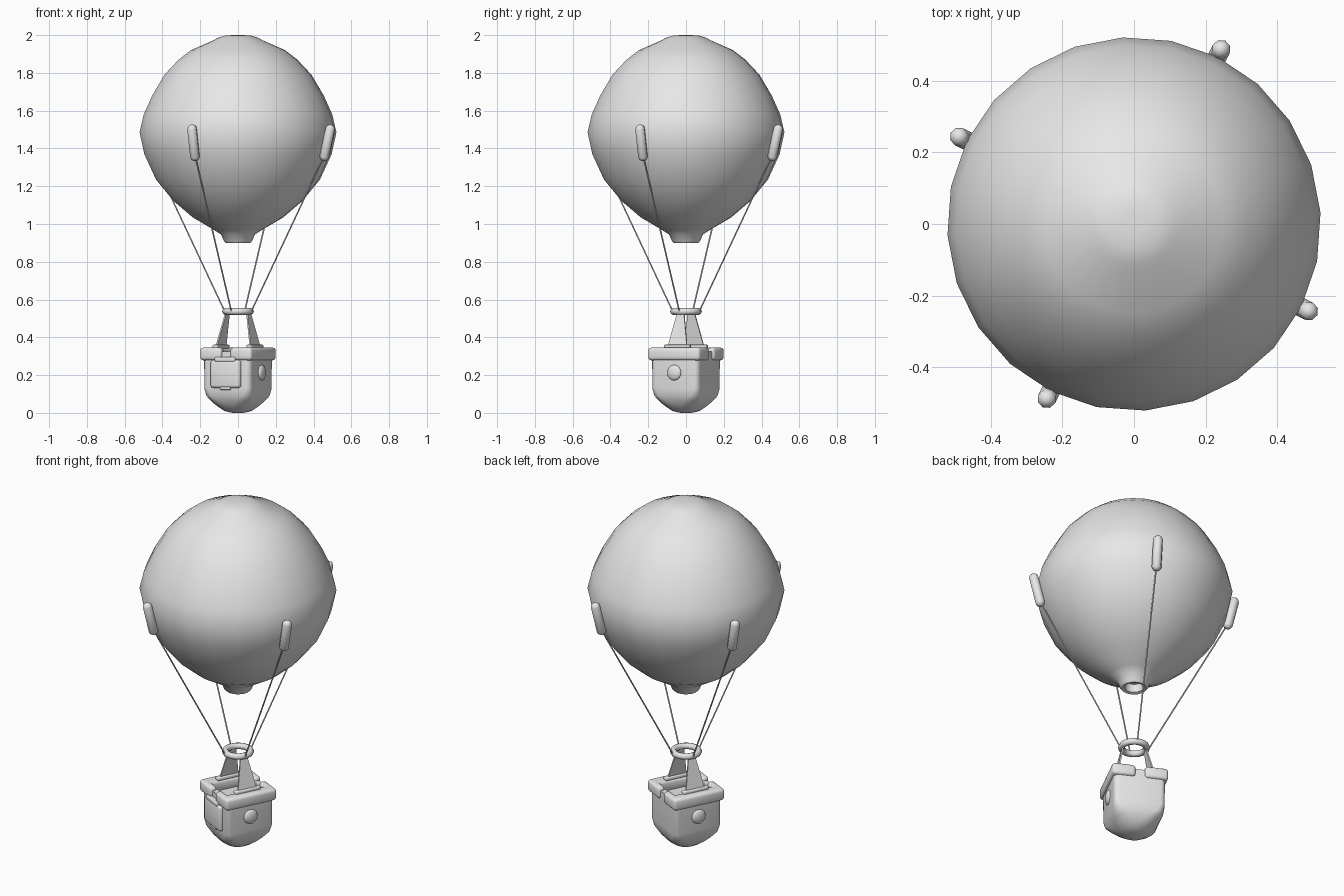
import bpy, bmesh, math
from mathutils import Matrix, Vector

if "Cube" in bpy.data.objects:
    bpy.data.objects.remove(bpy.data.objects["Cube"])

grey = bpy.data.materials.new("plain_grey")
grey.use_nodes = True
grey.diffuse_color = (0.8, 0.8, 0.8, 1)
grey.node_tree.nodes["Principled BSDF"].inputs["Base Color"].default_value = (0.8, 0.8, 0.8, 1)

# The whole balloon is turned about its vertical axis
TURN = Matrix.Rotation(math.radians(-26.5), 4, 'Z')


def finish(bm, name, angle=40):
    bm.transform(TURN)
    bmesh.ops.recalc_face_normals(bm, faces=bm.faces)
    mesh = bpy.data.meshes.new(name)
    bm.to_mesh(mesh)
    bm.free()
    mesh.materials.append(grey)
    for p in mesh.polygons:
        p.use_smooth = True
    mesh.set_sharp_from_angle(angle=math.radians(angle))
    obj = bpy.data.objects.new(name, mesh)
    bpy.context.collection.objects.link(obj)
    return obj


def loft(bm, rings):
    """Skin a stack of closed rings and cap both ends."""
    loops = [[bm.verts.new(p) for p in ring] for ring in rings]
    n = len(loops[0])
    for a, b in zip(loops, loops[1:]):
        for i in range(n):
            j = (i + 1) % n
            bm.faces.new((a[i], a[j], b[j], b[i]))
    bm.faces.new(loops[0])
    bm.faces.new(loops[-1])


def circle(r, z, n=24):
    return [(r * math.cos(math.tau * i / n), r * math.sin(math.tau * i / n), z) for i in range(n)]


def rounded_square(half, corner, z, steps=4):
    pts = []
    for q in range(4):
        mid = math.pi / 4 + q * math.pi / 2
        cx = math.copysign(half - corner, math.cos(mid))
        cy = math.copysign(half - corner, math.sin(mid))
        for s in range(steps + 1):
            a = q * math.pi / 2 + s / steps * math.pi / 2
            pts.append((cx + corner * math.cos(a), cy + corner * math.sin(a), z))
    return pts


def bevel(bm, width, segments=3):
    edges = [e for e in bm.edges if e.calc_face_angle(0) > 0.5]
    bmesh.ops.bevel(bm, geom=edges, offset=width, segments=segments, profile=0.5, affect='EDGES')


def box(name, centre, size, width):
    bm = bmesh.new()
    bmesh.ops.create_cube(bm, size=1, matrix=Matrix.Translation(centre) @ Matrix.Diagonal((*size, 1)))
    bevel(bm, width)
    return finish(bm, name)


def along(a, b):
    """Matrix placing the z axis on the line from a to b, centred."""
    d = b - a
    return Matrix.Translation((a + b) / 2) @ d.to_track_quat('Z', 'Y').to_matrix().to_4x4()


# Envelope with crown cap and open neck
profile = [(0.03, 2.0), (0.07, 1.997), (0.11, 1.985), (0.13, 1.973), (0.25, 1.92),
           (0.315, 1.87), (0.39, 1.79), (0.455, 1.68), (0.5, 1.58), (0.522, 1.485),
           (0.497, 1.37), (0.435, 1.235), (0.34, 1.12), (0.24, 1.035), (0.13, 0.97),
           (0.09, 0.945), (0.075, 0.91), (0.066, 0.9), (0.05, 0.905), (0.045, 0.95)]
bm = bmesh.new()
loft(bm, [circle(r, z) for r, z in profile])
finish(bm, "envelope", 60)

# Four fastening pads with their ropes
for k, side in enumerate(("left", "back", "right", "front")):
    spin = Matrix.Rotation(k * math.pi / 2, 4, 'Z')
    low, high = Vector((0.512, 0, 1.36)), Vector((0.545, 0, 1.5))
    bm = bmesh.new()
    bmesh.ops.create_uvsphere(bm, u_segments=8, v_segments=7, radius=0.027)
    half = (high - low).length / 2
    for v in bm.verts:
        v.co.z += math.copysign(half, v.co.z)
    bm.transform(spin @ along(low, high))
    finish(bm, side + "_pad", 60)

    start, end = Vector((0.08, 0, 0.54)), Vector((0.51, 0, 1.36))
    bm = bmesh.new()
    bmesh.ops.create_cone(bm, cap_ends=True, segments=6, radius1=0.004, radius2=0.004,
                          depth=(end - start).length, matrix=spin @ along(start, end))
    finish(bm, side + "_rope")

# Ring where the ropes meet
bm = bmesh.new()
tube = [[bm.verts.new((x * 0.067 + x * 0.018 * math.cos(t), y * 0.067 + y * 0.018 * math.cos(t),
                       0.537 + 0.018 * math.sin(t)))
         for t in [math.tau * j / 8 for j in range(8)]] for x, y, _ in circle(1, 0, 20)]
for i in range(20):
    for j in range(8):
        a, b = tube[i], tube[(i + 1) % 20]
        bm.faces.new((a[j], b[j], b[(j + 1) % 8], a[(j + 1) % 8]))
finish(bm, "rope_ring", 60)

# Basket body: bowl bottom, straight walls, sunken top
sections = [(0.03, 0.03, 0.0), (0.07, 0.065, 0.01), (0.1, 0.08, 0.033), (0.122, 0.07, 0.06),
            (0.136, 0.045, 0.09), (0.14, 0.028, 0.13), (0.14, 0.025, 0.325),
            (0.108, 0.015, 0.325), (0.106, 0.015, 0.285)]
bm = bmesh.new()
loft(bm, [rounded_square(h, c, z) for h, c, z in sections])
finish(bm, "basket_body", 45)

# Parts mirrored on the two basket sides
for s, side in ((1, "left"), (-1, "right")):
    # C-shaped padded rim wrapping the corners
    outline = [(0.153, 0.153), (0.025, 0.153), (0.025, 0.11), (0.085, 0.11)]
    outline += [(x, -y) for x, y in reversed(outline)]
    bm = bmesh.new()
    loft(bm, [[(s * x, y, z) for x, y in outline] for z in (0.278, 0.346)])
    bmesh.ops.recalc_face_normals(bm, faces=bm.faces)
    bevel(bm, 0.017)
    finish(bm, side + "_rim")

    # Foot plate and tapered strap up to the ring
    box(side + "_strap_foot", (s * 0.1, 0, 0.351), (0.03, 0.15, 0.02), 0.006)
    bm = bmesh.new()
    loft(bm, [[(s * (x + dx), dy * w, z) for dx, dy in ((-0.004, -1), (0.004, -1), (0.004, 1), (-0.004, 1))]
              for x, w, z in ((0.1, 0.056, 0.355), (0.062, 0.02, 0.53))])
    finish(bm, side + "_strap")

    # Domed porthole
    bm = bmesh.new()
    bmesh.ops.create_uvsphere(bm, u_segments=16, v_segments=8, radius=0.041,
                              matrix=Matrix.Translation((s * 0.14, 0, 0.213)) @ Matrix.Diagonal((0.4, 1, 1, 1)))
    finish(bm, side + "_porthole", 60)

# Front pouch with its flap and lower tab
box("front_pouch", (0, -0.142, 0.206), (0.176, 0.036, 0.148), 0.015)
box("pouch_flap", (0, -0.148, 0.283), (0.12, 0.03, 0.026), 0.008)
box("pouch_tab", (0, -0.146, 0.13), (0.06, 0.02, 0.016), 0.005)
